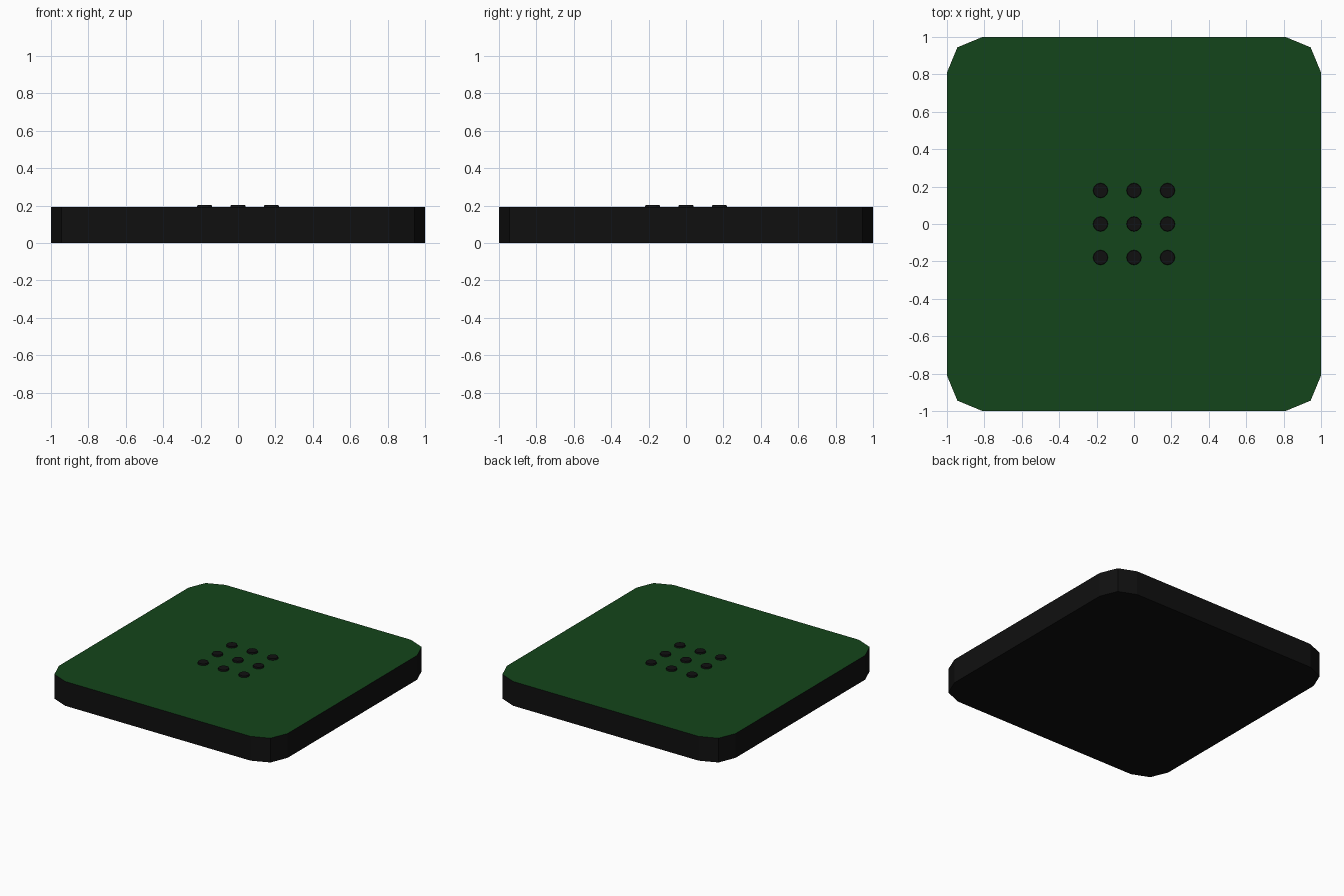
import bpy, bmesh, math

if "Cube" in bpy.data.objects:
    bpy.data.objects.remove(bpy.data.objects["Cube"])

def material(name, rgb):
    m = bpy.data.materials.new(name)
    m.diffuse_color = (*rgb, 1)
    m.use_nodes = True
    m.node_tree.nodes["Principled BSDF"].inputs["Base Color"].default_value = m.diffuse_color
    return m

BLACK = material("black", (0.005, 0.005, 0.005))
GREEN = material("green", (0.007, 0.06, 0.011))
TOP, RADIUS = 0.192, 0.19

def add_object(name, bm, mats):
    mesh = bpy.data.meshes.new(name)
    bm.normal_update()
    bm.to_mesh(mesh)
    bm.free()
    for m in mats:
        mesh.materials.append(m)
    obj = bpy.data.objects.new(name, mesh)
    bpy.context.collection.objects.link(obj)
    return obj

# Slab: square with two-segment rounded corners, green upper face
bm = bmesh.new()
bmesh.ops.create_cube(bm, size=2)
for v in bm.verts:
    v.co.z = TOP if v.co.z > 0 else 0
upright = [e for e in bm.edges if abs(e.verts[0].co.z - e.verts[1].co.z) > 0.1]
bmesh.ops.bevel(bm, geom=upright, offset=RADIUS, segments=2, profile=0.5, affect='EDGES')
bm.normal_update()
for f in bm.faces:
    f.material_index = 1 if f.normal.z > 0.9 else 0
add_object("slab", bm, [BLACK, GREEN])

# Studs: 3 x 3 grid of small low discs on the upper face
for i in (-1, 0, 1):
    for j in (-1, 0, 1):
        bm = bmesh.new()
        bmesh.ops.create_cone(bm, cap_ends=True, segments=12, radius1=0.042,
                              radius2=0.038, depth=0.022)
        stud = add_object(f"stud_{i + 1}_{j + 1}", bm, [BLACK])
        stud.location = (i * 0.179, j * 0.179, 0.193)
